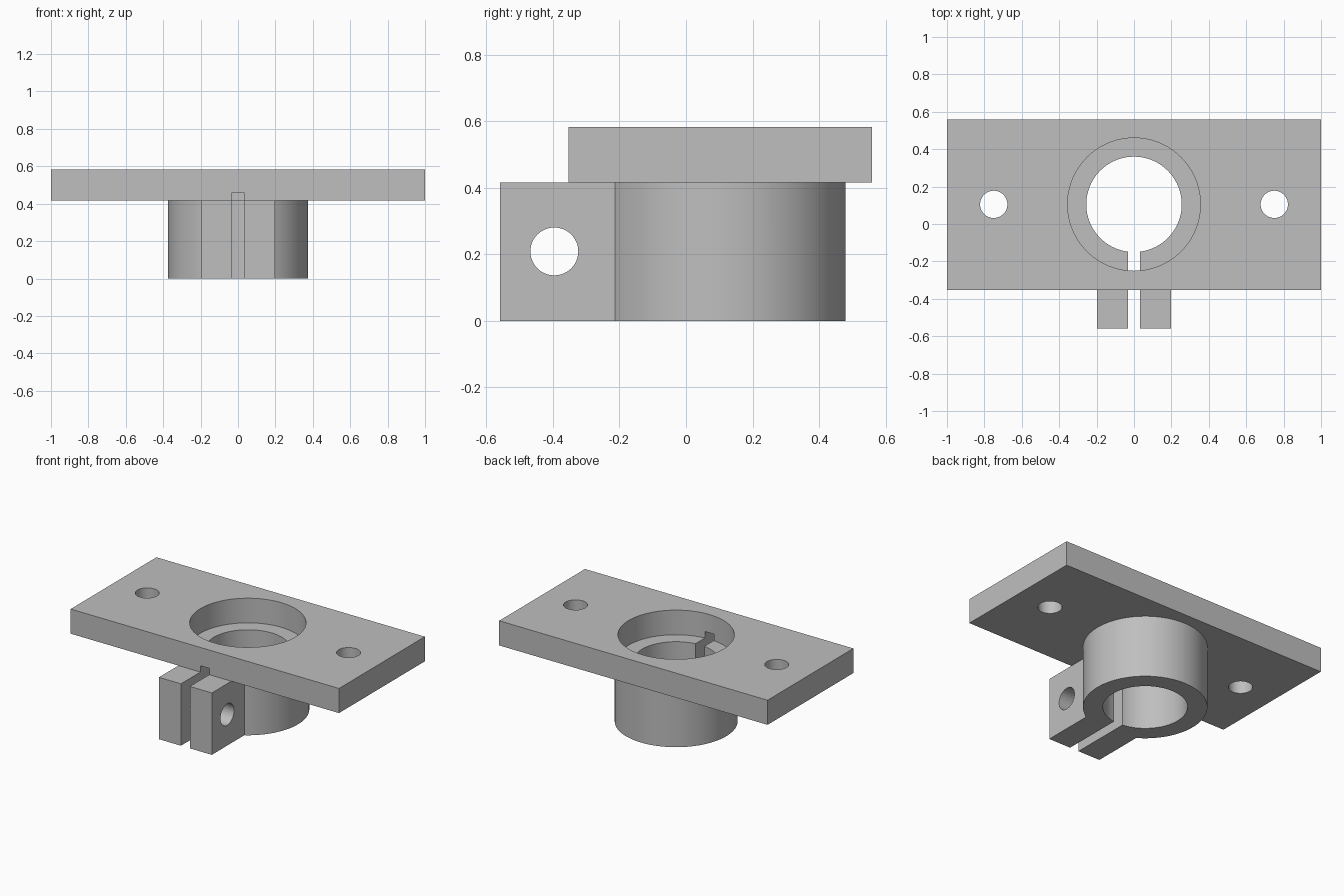
import bpy
import math

cube = bpy.data.objects.get("Cube")
if cube:
    bpy.data.objects.remove(cube, do_unlink=True)

BORE_Y = 0.105      # centre line of the collar and screw holes
PLATE_Z = 0.417     # underside of the plate
TOP_Z = 0.583

grey = bpy.data.materials.new("light grey metal")
grey.use_nodes = True
colour = (0.52, 0.52, 0.52, 1)
grey.diffuse_color = colour
grey.node_tree.nodes["Principled BSDF"].inputs["Base Color"].default_value = colour


def box(name, x, y, z):
    """Box from (min, max) pairs on each axis."""
    spans = (x, y, z)
    bpy.ops.mesh.primitive_cube_add(size=1, location=[(a + b) / 2 for a, b in spans])
    ob = bpy.context.object
    ob.name = name
    ob.scale = [b - a for a, b in spans]
    bpy.ops.object.transform_apply(location=True, rotation=True, scale=True)
    return ob


def rod(name, radius, x, y, z, sides=96):
    """Upright cylinder spanning the (min, max) pair z."""
    bpy.ops.mesh.primitive_cylinder_add(vertices=sides, radius=radius, depth=z[1] - z[0],
                                        location=(x, y, sum(z) / 2))
    ob = bpy.context.object
    ob.name = name
    bpy.ops.object.transform_apply(location=True, rotation=True, scale=True)
    return ob


def combine(target, tool, operation):
    """Apply a boolean and discard the tool."""
    mod = target.modifiers.new(tool.name, 'BOOLEAN')
    mod.object = tool
    mod.operation = operation
    mod.solver = 'EXACT'
    bpy.context.view_layer.objects.active = target
    bpy.ops.object.modifier_apply(modifier=mod.name)
    bpy.data.objects.remove(tool, do_unlink=True)


# Mounting plate, clamp collar and the block for the clamp ears
bracket = box("clamp_bracket", (-1, 1), (-0.353, 0.56), (PLATE_Z, TOP_Z))
combine(bracket, rod("collar", 0.375, 0, BORE_Y, (0, 0.5)), 'UNION')
combine(bracket, box("clamp_ears", (-0.197, 0.197), (-0.56, -0.2), (0, PLATE_Z)), 'UNION')

# Bore with wider counterbore through the plate
combine(bracket, rod("bore", 0.255, 0, BORE_Y, (-0.1, 0.7)), 'DIFFERENCE')
combine(bracket, rod("counterbore", 0.355, 0, BORE_Y, (PLATE_Z, 0.7)), 'DIFFERENCE')

# Clamping slot, cut slightly into the plate
combine(bracket, box("slot", (-0.033, 0.033), (-0.7, BORE_Y), (-0.1, 0.46)), 'DIFFERENCE')

# Screw holes in the plate
for side in (-1, 1):
    combine(bracket, rod("screw_hole", 0.073, side * 0.75, BORE_Y, (0.3, 0.7), 48), 'DIFFERENCE')

# Clamp bolt hole across both ears
bpy.ops.mesh.primitive_cylinder_add(vertices=48, radius=0.072, depth=1,
                                    location=(0, -0.396, 0.209),
                                    rotation=(0, math.pi / 2, 0))
bolt_hole = bpy.context.object
bolt_hole.name = "bolt_hole"
combine(bracket, bolt_hole, 'DIFFERENCE')

# Finish
bracket.data.materials.clear()
bracket.data.materials.append(grey)
bpy.ops.object.select_all(action='DESELECT')
bracket.select_set(True)
bpy.context.view_layer.objects.active = bracket
bpy.ops.object.shade_smooth_by_angle(angle=math.radians(30))
